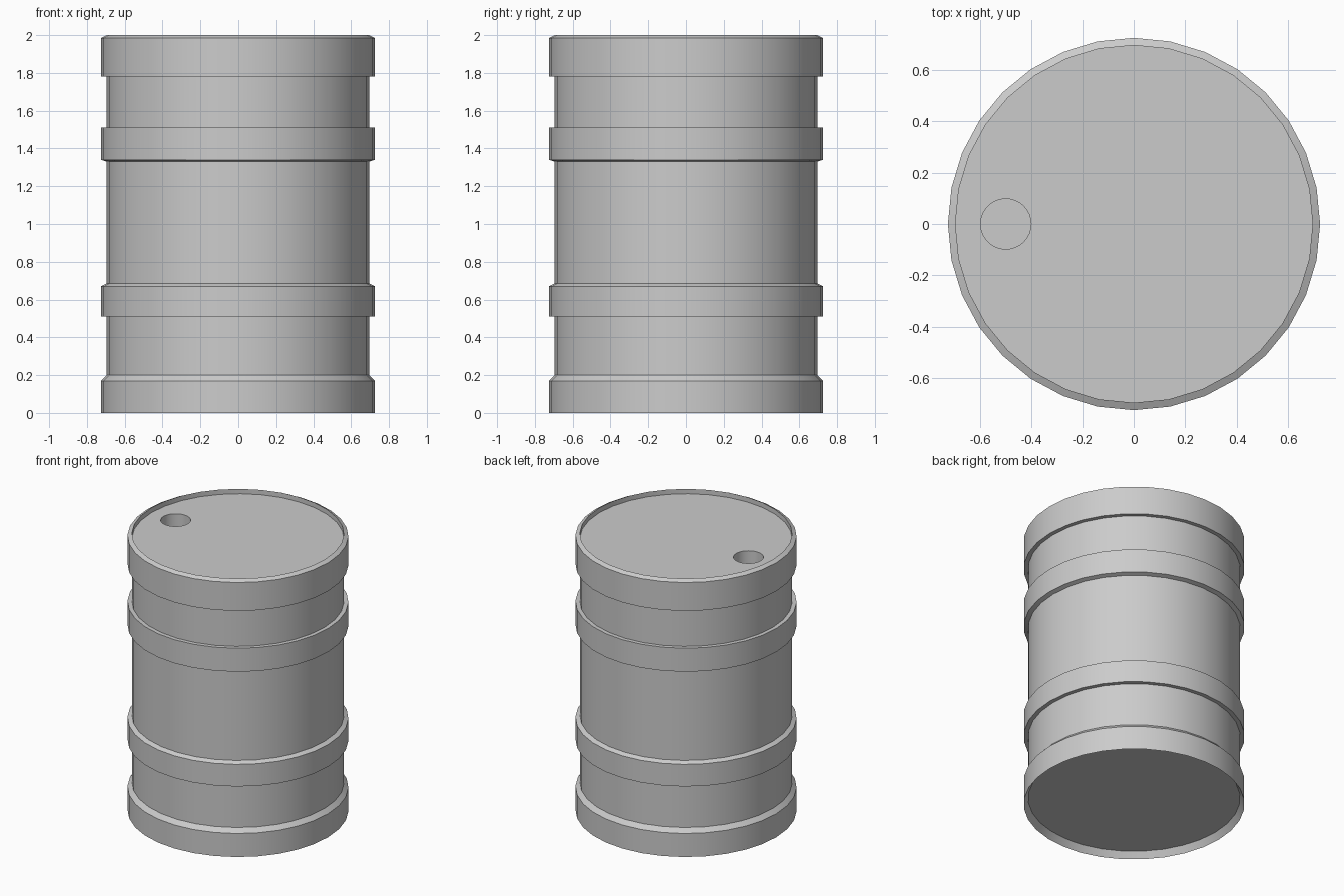
import bpy, bmesh, math

if "Cube" in bpy.data.objects:
    bpy.data.objects.remove(bpy.data.objects["Cube"])

SEGMENTS = 32
R_BAND, R_BODY = 0.725, 0.696


def lathe(name, profile, segments=SEGMENTS, centre=(0, 0)):
    """Revolve (radius, z) points around a vertical axis and cap both ends."""
    bm = bmesh.new()
    rings = []
    for r, z in profile:
        ring = []
        for i in range(segments):
            a = 2 * math.pi * i / segments
            ring.append(bm.verts.new((centre[0] + r * math.cos(a), centre[1] + r * math.sin(a), z)))
        rings.append(ring)
    for low, high in zip(rings, rings[1:]):
        for i in range(segments):
            j = (i + 1) % segments
            bm.faces.new((low[i], low[j], high[j], high[i]))
    bm.faces.new(rings[0][::-1])
    bm.faces.new(rings[-1])
    bmesh.ops.recalc_face_normals(bm, faces=bm.faces)
    mesh = bpy.data.meshes.new(name)
    bm.to_mesh(mesh)
    bm.free()
    obj = bpy.data.objects.new(name, mesh)
    bpy.context.collection.objects.link(obj)
    return obj


# Barrel shell: recessed base, four bands, recessed lid
barrel = lathe("barrel_body", [
    (R_BODY, 0.045), (R_BAND, 0.0), (R_BAND, 0.17), (R_BODY, 0.20),
    (R_BODY, 0.51), (R_BAND, 0.51), (R_BAND, 0.67), (R_BODY, 0.685),
    (R_BODY, 1.33), (R_BAND, 1.34), (R_BAND, 1.51), (R_BODY, 1.51),
    (R_BODY, 1.78), (R_BAND, 1.78), (R_BAND, 1.985), (R_BODY, 2.0),
    (R_BODY, 1.965),
])

# Filler hole sunk into the lid
cutter = lathe("filler_hole_cutter", [(0.098, 1.82), (0.098, 2.1)], centre=(-0.5, 0))
cut = barrel.modifiers.new("filler_hole", 'BOOLEAN')
cut.operation = 'DIFFERENCE'
cut.solver = 'EXACT'
cut.object = cutter
bpy.context.view_layer.objects.active = barrel
barrel.select_set(True)
bpy.ops.object.modifier_apply(modifier=cut.name)
bpy.data.objects.remove(cutter)

# Smooth sides with crisp band edges
bpy.ops.object.shade_smooth_by_angle(angle=math.radians(20))
